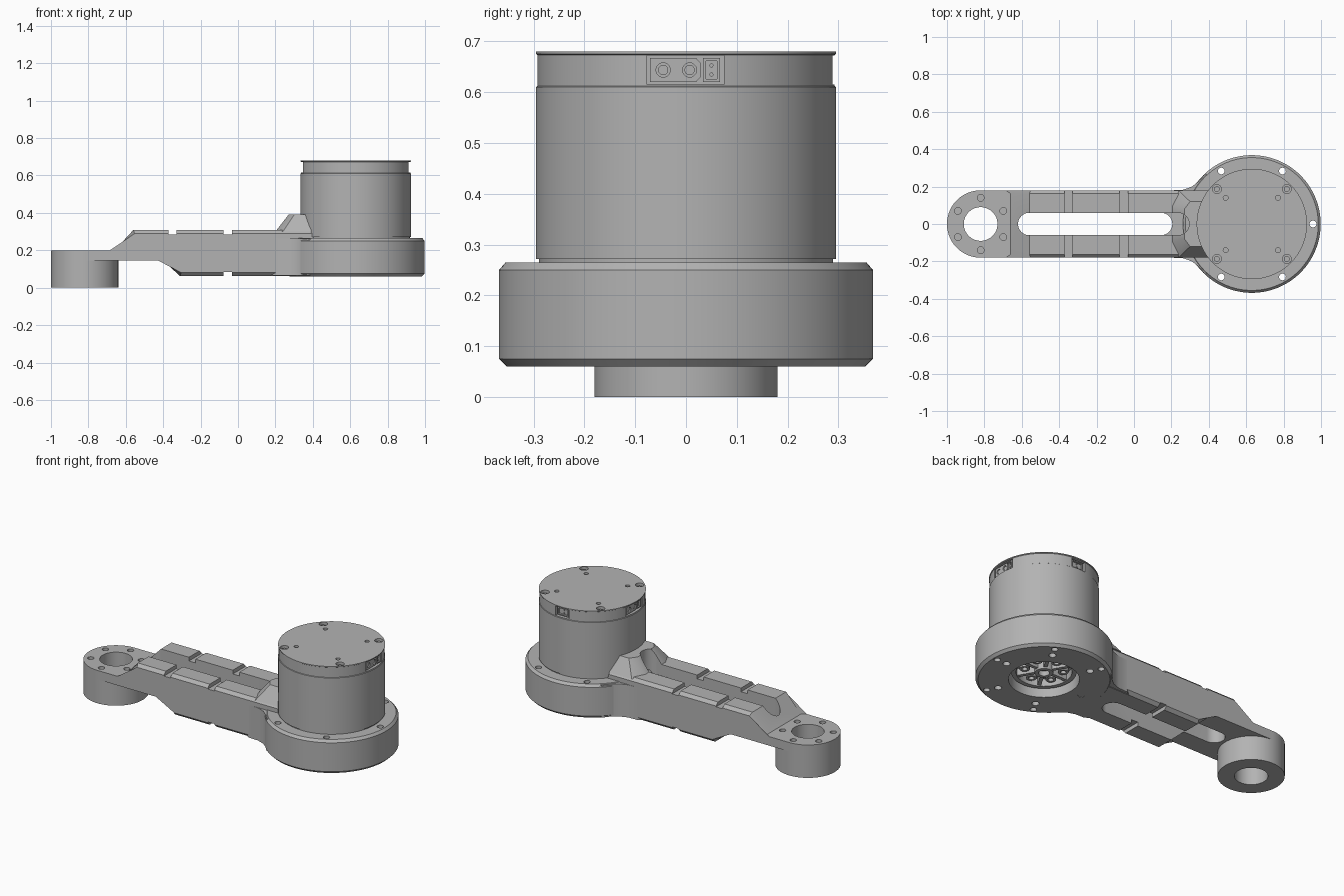
import bpy, bmesh
from math import radians, cos, sin
from mathutils import Matrix, Vector

cube = bpy.data.objects.get("Cube")
if cube:
    bpy.data.objects.remove(cube, do_unlink=True)

grey = bpy.data.materials.new("machined_grey")
grey.use_nodes = True
colour = (0.45, 0.45, 0.45, 1)
grey.diffuse_color = colour
grey.node_tree.nodes["Principled BSDF"].inputs["Base Color"].default_value = colour

MOTOR_X, END_X = 0.63, -0.82
parts = []


def finish(name, bm, keep=True):
    bmesh.ops.recalc_face_normals(bm, faces=bm.faces)
    mesh = bpy.data.meshes.new(name)
    bm.to_mesh(mesh)
    bm.free()
    mesh.materials.append(grey)
    obj = bpy.data.objects.new(name, mesh)
    bpy.context.collection.objects.link(obj)
    if keep:
        parts.append(obj)
    else:
        obj.hide_render = True
    return obj


def prism(name, points, low, high, axis="z", keep=True, chamfer=None):
    """Extrude a closed outline along z, or along y for an (x, z) outline."""
    bm = bmesh.new()
    place = (lambda a, b, h: (a, b, h)) if axis == "z" else (lambda a, b, h: (a, h, b))
    rings = [[bm.verts.new(place(a, b, h)) for a, b in points] for h in (low, high)]
    bm.faces.new(rings[0])
    bm.faces.new(rings[1])
    for i in range(len(points)):
        j = (i + 1) % len(points)
        bm.faces.new((rings[0][i], rings[0][j], rings[1][j], rings[1][i]))
    if chamfer:
        edges = [e for e in bm.edges if chamfer(*(v.co for v in e.verts))]
        bmesh.ops.bevel(bm, geom=edges, offset=0.018, segments=1, affect="EDGES")
    return finish(name, bm, keep)


def circle(x, y, r, n=32):
    return [(x + r * cos(radians(360 * i / n)), y + r * sin(radians(360 * i / n))) for i in range(n)]


def disc(name, x, y, r, low, high, n=96, keep=True):
    return prism(name, circle(x, y, r, n), low, high, keep=keep)


def lathe(name, x, profile, n=128):
    """Solid of revolution from (radius, z) pairs, capped at both ends."""
    bm = bmesh.new()
    rings = [[bm.verts.new((a, b, z)) for a, b in circle(x, 0, r, n)] for r, z in profile]
    bm.faces.new(rings[0])
    bm.faces.new(rings[-1])
    for lo, hi in zip(rings, rings[1:]):
        for i in range(n):
            j = (i + 1) % n
            bm.faces.new((lo[i], lo[j], hi[j], hi[i]))
    return finish(name, bm)


def box(name, xs, ys, zs, keep=True):
    outline = [(xs[0], ys[0]), (xs[1], ys[0]), (xs[1], ys[1]), (xs[0], ys[1])]
    return prism(name, outline, *zs, keep=keep)


def cut(target, cutter):
    mod = target.modifiers.new("cut", "BOOLEAN")
    mod.operation, mod.solver, mod.object = "DIFFERENCE", "EXACT", cutter
    bpy.context.view_layer.objects.active = target
    bpy.ops.object.modifier_apply(modifier=mod.name)
    bpy.data.objects.remove(cutter, do_unlink=True)


def drill(target, x, y, r, low, high, n=24):
    cut(target, disc("drill", x, y, r, low, high, n, keep=False))


def polar(x, r, degrees):
    return x + r * cos(radians(degrees)), r * sin(radians(degrees))


# Round gearbox housing with bolt holes and an open underside
housing = lathe("gearbox_housing", MOTOR_X,
                [(0.353, 0.06), (0.368, 0.075), (0.368, 0.25), (0.355, 0.265)])
drill(housing, MOTOR_X, 0, 0.19, 0, 0.15, 96)
for k in range(6):
    if k != 3:
        drill(housing, *polar(MOTOR_X, 0.327, 60 * k), 0.018, 0, 0.4)
    drill(housing, *polar(MOTOR_X, 0.262, 60 * k), 0.02, 0, 0.1)

# Output hub inside the underside opening
hub = disc("output_hub", MOTOR_X, 0, 0.05, 0.1, 0.155, 48)
drill(hub, MOTOR_X, 0, 0.03, 0, 0.13)
rim = disc("hub_rim", MOTOR_X, 0, 0.175, 0.105, 0.155)
drill(rim, MOTOR_X, 0, 0.15, 0, 0.2, 64)
for k in range(6):
    spoke = box("hub_spoke", (0.04, 0.16), (-0.01, 0.01), (0.11, 0.155))
    spoke.data.transform(Matrix.Translation((MOTOR_X, 0, 0)) @ Matrix.Rotation(radians(60 * k), 4, "Z"))
    x, y = polar(MOTOR_X, 0.105, 60 * k + 30)
    boss = disc("hub_boss", x, y, 0.028, 0.115, 0.155, 24)
    drill(boss, x, y, 0.015, 0, 0.14)

# Motor can with a thin lip on top and a shadow gap at the foot
motor = lathe("motor_can", MOTOR_X, [(0.289, 0.255), (0.289, 0.272), (0.295, 0.272), (0.295, 0.61),
                                     (0.292, 0.612), (0.292, 0.673), (0.295, 0.675), (0.295, 0.68)])
for sx in (-1, 1):
    for sy in (-1, 1):
        drill(motor, MOTOR_X + sx * 0.187, sy * 0.187, 0.024, 0.655, 0.7)
        drill(motor, MOTOR_X + sx * 0.14, sy * 0.14, 0.013, 0.65, 0.7)
        disc("motor_screw", MOTOR_X + sx * 0.187, sy * 0.187, 0.015, 0.65, 0.668, 24)


# Sockets set into the motor wall
def socket(degrees, wide):
    turn = Matrix.Translation((MOTOR_X, 0, 0)) @ Matrix.Rotation(radians(degrees), 4, "Z")
    start = -0.077 if wide else -0.045
    end = 0.075 if wide else 0.045
    pocket = box("pocket", (0.255, 0.32), (start, end), (0.615, 0.672), keep=False)
    pocket.data.transform(turn)
    cut(motor, pocket)
    pieces = []

    def sideways(name, y, z, r, x0, x1, keep=True):
        pin = disc(name, 0, 0, r, x0, x1, 20, keep)
        pin.data.transform(Matrix.Translation((0, y, z)) @ Matrix.Rotation(radians(90), 4, "Y"))
        return pin

    mid = 0.05 if wide else 0
    half = 0.017 if wide else 0.037
    small = box("signal_socket", (0.25, 0.281), (mid - half, mid + half), (0.62, 0.667))
    cut(small, box("recess", (0.27, 0.3), (mid - half + 0.006, mid + half - 0.006),
                   (0.626, 0.661), keep=False))
    pieces.append(small)
    for s in (-1, 1):
        pieces.append(sideways("signal_pin", mid, 0.6435 + s * 0.009, 0.004, 0.26, 0.276))
    if wide:
        power = prism("power_socket", [(-0.071, 0.62), (0.02, 0.62), (0.029, 0.63), (0.029, 0.657),
                                       (0.02, 0.667), (-0.071, 0.667)], 0.25, 0.281)
        power.data.transform(Matrix(((0, 0, 1, 0), (1, 0, 0, 0), (0, 1, 0, 0), (0, 0, 0, 1))))
        pieces.append(power)
        for y in (-0.045, 0.007):
            cut(power, sideways("bore", y, 0.6435, 0.014, 0.265, 0.3, keep=False))
            pieces.append(sideways("power_pin", y, 0.6435, 0.01, 0.26, 0.277))
    for piece in pieces:
        piece.data.transform(turn)


socket(0, True)
socket(180, True)
socket(90, False)

# Arm: side profile with chamfered rails, then slot and cross grooves
profile = [(END_X, 0.2), (-0.66, 0.2), (-0.56, 0.308), (0.42, 0.308), (0.42, 0.062),
           (-0.31, 0.062), (-0.40, 0.145), (END_X, 0.145)]


def rail_edge(a, b):
    along = abs(a.y - b.y) < 0.001 and abs(a.x - b.x) > 0.001
    return along and (max(a.z, b.z) > 0.3 or min(a.z, b.z) < 0.07)


arm = prism("arm", profile, -0.18, 0.18, axis="y", chamfer=rail_edge)
left_end = [p for p in circle(-0.56, 0, 0.06) if p[0] < -0.56 + 0.001]
right_end = [p for p in circle(0.145, 0, 0.06) if p[0] > 0.145 - 0.001]
right_end.sort(key=lambda p: p[1])
left_end.sort(key=lambda p: -p[1])
cut(arm, prism("slot", right_end + left_end, 0, 0.5, keep=False))
for x in (-0.35, -0.055):
    cut(arm, box("groove", (x - 0.022, x + 0.022), (-0.3, 0.3), (0.285, 0.4), keep=False))
cut(arm, box("groove", (-0.077, -0.033), (-0.3, 0.3), (0, 0.085), keep=False))

# Flared webs joining the arm to the housing
web = [(0.15, 0.15), (0.2, 0.18), (0.26, 0.182), (0.31, 0.2), (0.35, 0.232), (0.38, 0.268), (0.46, 0.25), (0.42, 0.15)]
for side in (-1, 1):
    prism("arm_web", [(x, side * y) for x, y in web], 0.064, 0.262)

# Tapered shoulder against the motor, with a rounded pocket
bm = bmesh.new()
low = [bm.verts.new((x, y, 0.3)) for x, y in ((0.2, -0.1), (0.2, 0.1), (0.24, 0.178), (0.42, 0.178), (0.42, -0.178), (0.24, -0.178))]
top = [bm.verts.new((x, y, 0.39)) for x, y in ((0.27, -0.08), (0.27, 0.08), (0.3, 0.12), (0.42, 0.12), (0.42, -0.12), (0.3, -0.12))]
bm.faces.new(low)
bm.faces.new(top)
for i in range(6):
    j = (i + 1) % 6
    bm.faces.new((low[i], low[j], top[j], top[i]))
shoulder = finish("motor_shoulder", bm)
for body in (arm, shoulder):
    drill(body, 0.235, 0, 0.06, 0.24, 0.5, 48)
    cut(body, box("pocket_mouth", (0.1, 0.235), (-0.06, 0.06), (0.24, 0.5), keep=False))

# End boss with a bore and six blind bolt holes
end_boss = disc("end_boss", END_X, 0, 0.18, 0, 0.2)
bore = 0.09
for body in (end_boss, arm):
    drill(body, END_X, 0, bore, -0.1, 0.4, 64)
    for k in range(6):
        drill(body, *polar(END_X, 0.14, 60 * k + 30), 0.018, 0.16, 0.3)

# Smooth the round walls, keep machined edges crisp
bpy.ops.object.select_all(action="DESELECT")
for obj in parts:
    obj.select_set(True)
bpy.context.view_layer.objects.active = parts[0]
bpy.ops.object.shade_smooth_by_angle(angle=radians(25))
